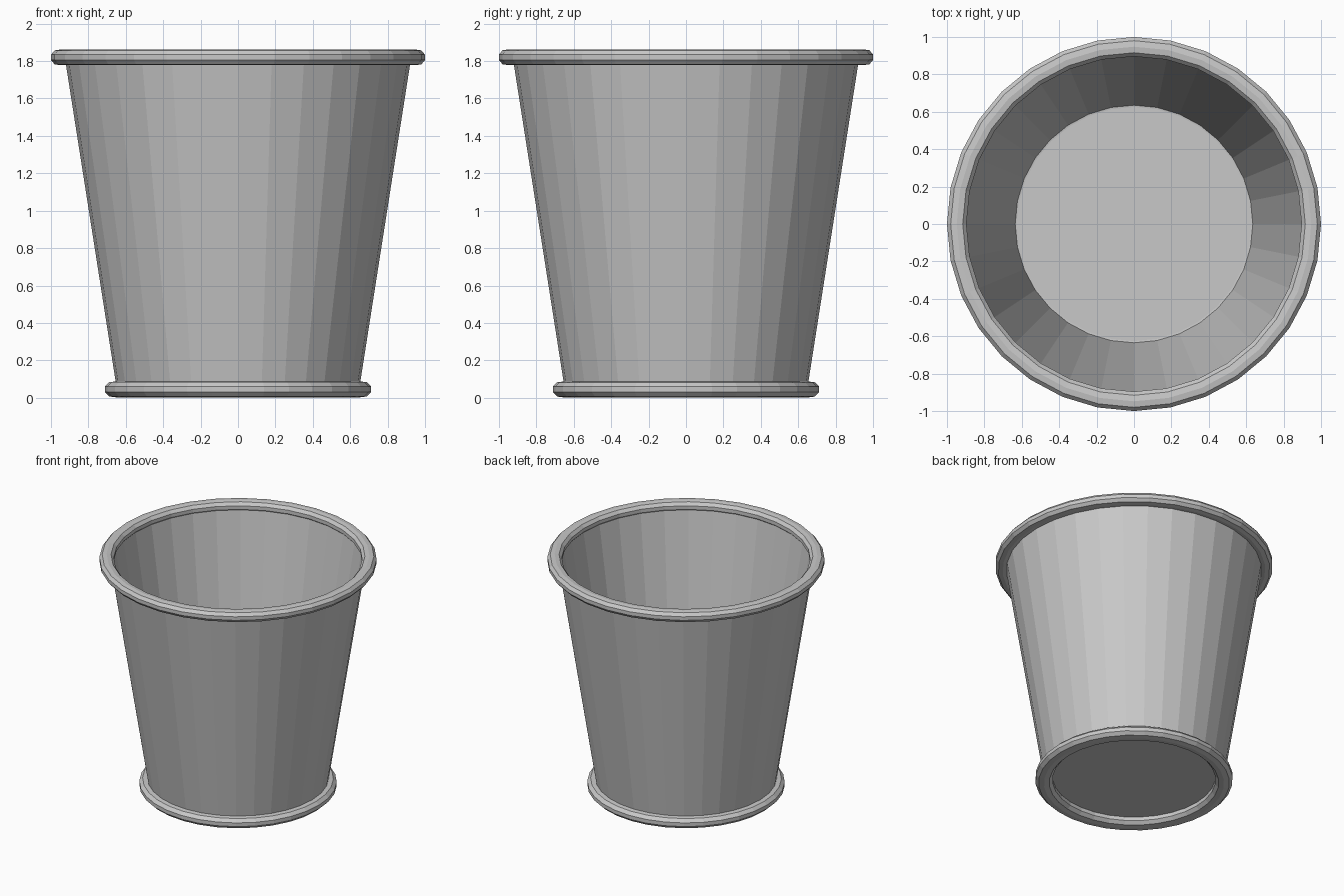
import bpy, bmesh, math

SEGMENTS = 32

old = bpy.data.objects.get("Cube")
if old:
    bpy.data.objects.remove(old, do_unlink=True)

metal = bpy.data.materials.new("grey metal")
metal.use_nodes = True
grey = (0.58, 0.58, 0.58, 1)
metal.diffuse_color = grey
metal.node_tree.nodes["Principled BSDF"].inputs["Base Color"].default_value = grey


def lathe(name, profile, closed=False):
    """Revolve an (r, z) profile around the z axis with flat facets."""
    bm = bmesh.new()
    rings = []
    for r, z in profile:
        if r == 0:
            rings.append([bm.verts.new((0, 0, z))] * SEGMENTS)
            continue
        angles = [math.tau * i / SEGMENTS for i in range(SEGMENTS)]
        rings.append([bm.verts.new((r * math.cos(a), r * math.sin(a), z)) for a in angles])
    pairs = list(zip(rings, rings[1:]))
    if closed:
        pairs.append((rings[-1], rings[0]))
    for low, high in pairs:
        for i in range(SEGMENTS):
            j = (i + 1) % SEGMENTS
            corners = list(dict.fromkeys([low[i], low[j], high[j], high[i]]))
            bm.faces.new(corners)
    bmesh.ops.recalc_face_normals(bm, faces=bm.faces)
    mesh = bpy.data.meshes.new(name)
    bm.to_mesh(mesh)
    bm.free()
    mesh.materials.append(metal)
    obj = bpy.data.objects.new(name, mesh)
    bpy.context.collection.objects.link(obj)
    return obj


def rolled_ring(name, radius, z, half_width, half_height, sides=10):
    """Rolled edge with a slightly flattened round section."""
    section = []
    for k in range(sides):
        a = math.tau * (k + 0.5) / sides
        c, s = math.cos(a), math.sin(a)
        section.append((radius + half_width * c / math.cos(math.pi / sides),
                        z + half_height * max(-1, min(1, s * 1.1))))
    return lathe(name, section, closed=True)


# Tapered shell with wall thickness and a raised floor
lathe("bucket_body", [(0, 0.06), (0.65, 0.06), (0.926, 1.82),
                      (0.905, 1.82), (0.635, 0.085), (0, 0.085)])

# Rolled edges at the mouth and foot
rolled_ring("top_rim", 0.948, 1.82, 0.052, 0.042)
rolled_ring("base_rim", 0.65, 0.045, 0.062, 0.043)
